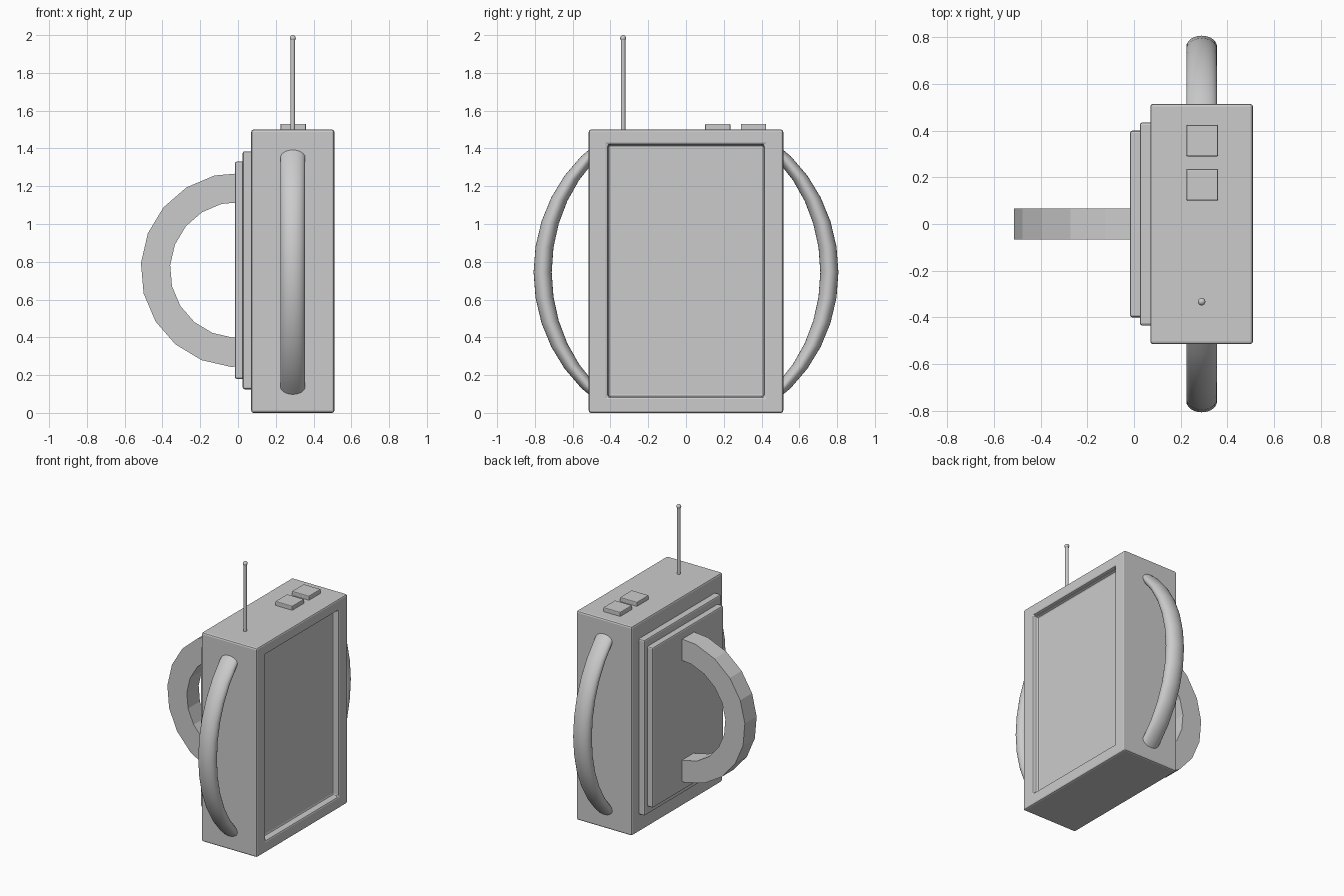
import bpy, bmesh
from math import sin, cos, radians, pi

if "Cube" in bpy.data.objects:
    bpy.data.objects.remove(bpy.data.objects["Cube"])


def finish(name, bm, bevel=0.0, smooth=None):
    bmesh.ops.recalc_face_normals(bm, faces=bm.faces)
    me = bpy.data.meshes.new(name)
    bm.to_mesh(me)
    bm.free()
    ob = bpy.data.objects.new(name, me)
    bpy.context.collection.objects.link(ob)
    if bevel:
        m = ob.modifiers.new("bevel", 'BEVEL')
        m.width, m.segments, m.limit_method = bevel, 2, 'ANGLE'
    if smooth:
        bpy.ops.object.select_all(action='DESELECT')
        ob.select_set(True)
        bpy.context.view_layer.objects.active = ob
        bpy.ops.object.shade_smooth_by_angle(angle=radians(smooth))
    return ob


def box_mesh(x0, x1, y0, y1, z0, z1):
    bm = bmesh.new()
    bmesh.ops.create_cube(bm, size=1)
    for v in bm.verts:
        v.co = (x1 if v.co.x > 0 else x0,
                y1 if v.co.y > 0 else y0,
                z1 if v.co.z > 0 else z0)
    return bm


def sweep(name, rings, smooth=None):
    """Skin a list of closed cross-sections and cap both ends."""
    bm = bmesh.new()
    loops = [[bm.verts.new(p) for p in r] for r in rings]
    n = len(loops[0])
    for a, b in zip(loops, loops[1:]):
        for i in range(n):
            j = (i + 1) % n
            bm.faces.new((a[i], a[j], b[j], b[i]))
    bm.faces.new(loops[0])
    bm.faces.new(loops[-1])
    return finish(name, bm, smooth=smooth)


# Case with a recessed screen on the +x face
bm = box_mesh(0.07, 0.51, -0.515, 0.515, 0, 1.5)
screen = max(bm.faces, key=lambda f: f.calc_center_median().x)
bmesh.ops.inset_region(bm, faces=[screen], thickness=0.1)
for v in screen.verts:
    v.co.y = 0.413 if v.co.y > 0 else -0.413
    v.co.z = 1.42 if v.co.z > 0.75 else 0.085
bmesh.ops.inset_region(bm, faces=[screen], thickness=0.002, depth=-0.045)
finish("case", bm, bevel=0.012)

# Stepped back plates
finish("back_plate_outer", box_mesh(0.025, 0.08, -0.435, 0.435, 0.125, 1.385), bevel=0.01)
finish("back_plate_inner", box_mesh(-0.017, 0.04, -0.4, 0.4, 0.18, 1.33), bevel=0.01)

# Faceted back handle with square section
rings = []
for k in range(12):
    a = radians(86 + 18 * k)
    rings.append([(r * cos(a), y, 0.757 + r * sin(a))
                  for r, y in ((0.36, -0.067), (0.515, -0.067), (0.515, 0.067), (0.36, 0.067))])
sweep("back_handle", rings)

# Curved tube handles on both sides
for side, label in ((1, "left"), (-1, "right")):
    rings = []
    for k in range(-6, 7):
        t = radians(9.3 * k)
        ring = []
        for i in range(24):
            p = 2 * pi * i / 24
            ring.append((0.29 + 0.066 * cos(p),
                         side * (0.759 + 0.048 * sin(p)) * cos(t),
                         0.745 + (0.825 + 0.02 * sin(p)) * sin(t)))
        rings.append(ring)
    sweep("side_handle_" + label, rings, smooth=40)

# Top buttons
for i, y in enumerate((0.168, 0.357)):
    finish("button_%d" % (i + 1),
           box_mesh(0.225, 0.36, y - 0.067, y + 0.067, 1.49, 1.53), bevel=0.005)

# Antenna rod and tip
rod = [[(0.29 + 0.012 * cos(2 * pi * i / 16), -0.333 + 0.012 * sin(2 * pi * i / 16), z)
        for i in range(16)] for z in (1.49, 1.985)]
sweep("antenna_rod", rod, smooth=40)
bm = bmesh.new()
bmesh.ops.create_uvsphere(bm, u_segments=16, v_segments=10, radius=0.016)
bmesh.ops.translate(bm, verts=bm.verts, vec=(0.29, -0.333, 1.984))
finish("antenna_tip", bm, smooth=60)
